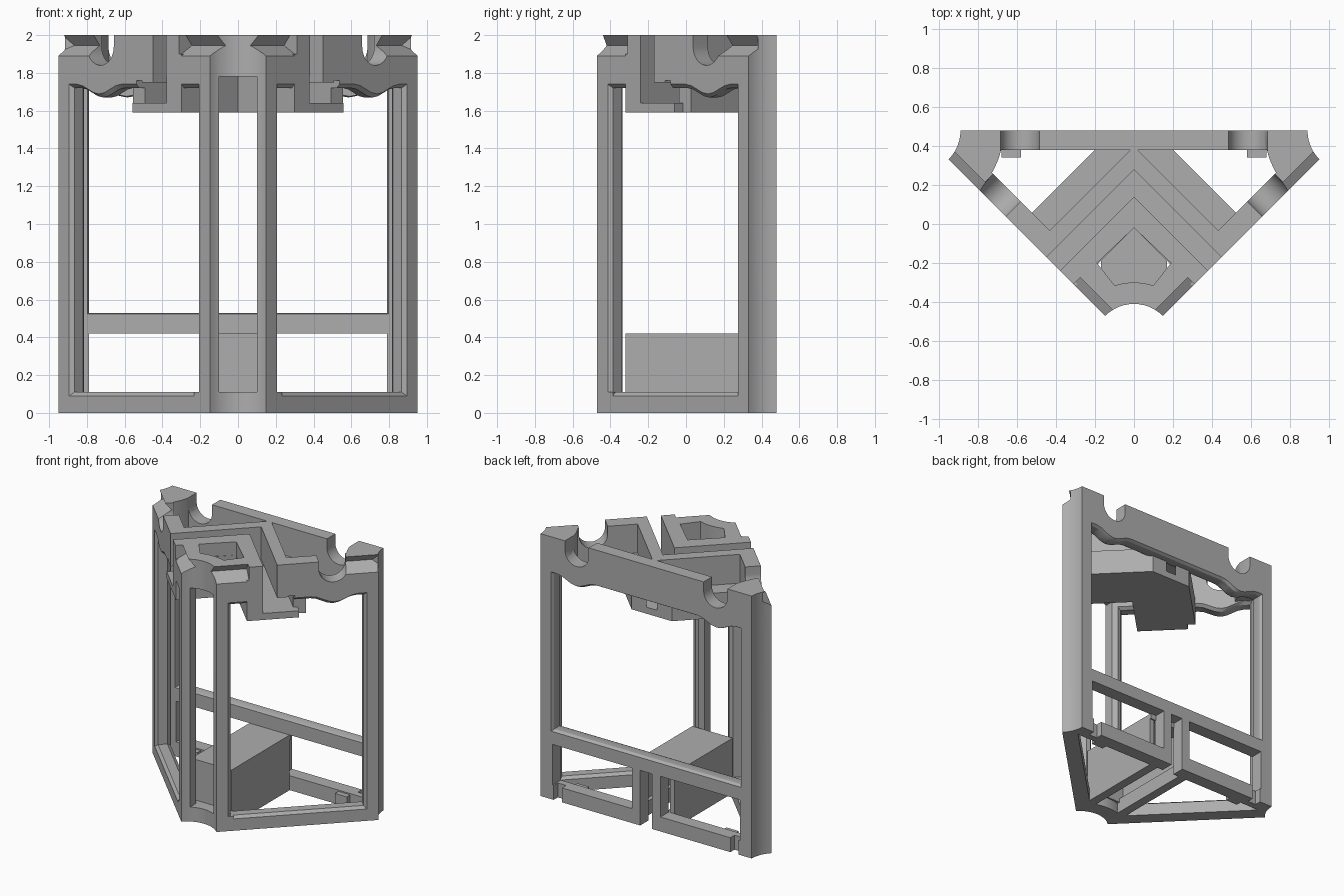
import bpy, bmesh, math

if "Cube" in bpy.data.objects:
    bpy.data.objects.remove(bpy.data.objects["Cube"])

C = math.sqrt(0.5)
APEX = -0.62            # y of the front tip of the triangular plan
grey = bpy.data.materials.new("mid_grey")
grey.diffuse_color = (0.42, 0.42, 0.42, 1)
grey.use_nodes = True
grey.node_tree.nodes["Principled BSDF"].inputs["Base Color"].default_value = grey.diffuse_color


def side(sx):
    """Frame of a diagonal wall: u along it, d inward."""
    return lambda u, d, z: (sx * (u - d) * C, APEX + (u + d) * C, z)


def back(u, d, z):
    return (u, 0.48 - d, z)


def plan(x, y, z):
    return (x, y, z)


def loft(name, rings, helper=False):
    """Closed solid through rings of 3D points."""
    bm = bmesh.new()
    vs = [[bm.verts.new(p) for p in r] for r in rings]
    n = len(rings[0])
    for a, b in zip(vs, vs[1:]):
        for i in range(n):
            bm.faces.new((a[i], a[(i + 1) % n], b[(i + 1) % n], b[i]))
    bm.faces.new(vs[0][::-1])
    bm.faces.new(vs[-1])
    bmesh.ops.recalc_face_normals(bm, faces=bm.faces)
    me = bpy.data.meshes.new(name)
    bm.to_mesh(me)
    bm.free()
    ob = bpy.data.objects.new(name, me)
    bpy.context.collection.objects.link(ob)
    me.materials.append(grey)
    ob.hide_render = helper
    ob.hide_viewport = False
    if helper:
        ob.display_type = 'WIRE'
    return ob


def prism(name, pts, z0, z1, f=plan, helper=False):
    return loft(name, [[f(a, b, z) for a, b in pts] for z in (z0, z1)], helper)


def box(name, u0, u1, d0, d1, z0, z1, f=plan, helper=False):
    return prism(name, [(u0, d0), (u1, d0), (u1, d1), (u0, d1)], z0, z1, f, helper)


def arc(cx, cy, r, a0, a1, n):
    return [(cx + r * math.cos(math.radians(a0 + (a1 - a0) * i / n)),
             cy + r * math.sin(math.radians(a0 + (a1 - a0) * i / n))) for i in range(n + 1)]


def through(name, f, pts, depths=(-0.02, 0.2), grow=None):
    """Cutter through a wall from a (u, z) outline, optionally flared."""
    us, zs = [p[0] for p in pts], [p[1] for p in pts]
    cu, cz = (min(us) + max(us)) / 2, (min(zs) + max(zs)) / 2
    hu, hz = max(us) - cu, max(zs) - cz
    rings = []
    for i, d in enumerate(depths):
        g = grow[i] if grow else 0
        rings.append([f(cu + (u - cu) * (1 + g / hu), d, cz + (z - cz) * (1 + g / hz)) for u, z in pts])
    return loft(name, rings, True)


def window(name, f, u0, u1, z0, z1, bulges=(), flare=0.02):
    """Opening with softened rims; its top edge dips below each cradle."""
    top = []
    for b in sorted(bulges, reverse=True):
        for i in range(9):
            t = 1 - i / 4
            top.append((b + 0.16 * t, z1 - 0.025 * (1 + math.cos(math.pi * t))))
    pts = [(u0, z0), (u1, z0), (u1, z1)] + top + [(u0, z1)]
    return through(name, f, pts, (-0.02, 0.02, 0.085, 0.14), (2 * flare, 0, 0, flare * 2))


def cut(ob, cutters):
    for c in cutters:
        m = ob.modifiers.new("cut", 'BOOLEAN')
        m.operation, m.solver, m.object = 'DIFFERENCE', 'EXACT', c
    bpy.context.view_layer.objects.active = ob
    for o in bpy.context.selected_objects:
        o.select_set(False)
    ob.select_set(True)
    for m in list(ob.modifiers):
        bpy.ops.object.modifier_apply(modifier=m.name)
    bpy.ops.object.shade_smooth_by_angle(angle=math.radians(25))


# Shared cutters: concave corner columns
corners = [prism("corner_cutter", arc(x, y, 0.21, 0, 352.5, 47), -0.1, 2.1, plan, True)
           for x, y in ((0, APEX), (1.1, 0.48), (-1.1, 0.48))]
# Round cradles in the back wall
back_notches = [through("back_cradle_cutter", back, arc(s * 0.585, 1.93, 0.1, 180, 360, 20)
                        + [(s * 0.585 + 0.1, 2.1), (s * 0.585 - 0.1, 2.1)], (-0.05, 0.14)) for s in (1, -1)]

grooves, side_notches = {}, {}
for s in (1, -1):
    f = side(s)
    # V grooves along the upper outer edge near both ends of each side wall
    prof = [(-0.05, 1.89), (0, 1.89), (0.095, 1.945), (0.05, 2.0), (0.05, 2.1), (-0.05, 2.1)]
    grooves[s] = [loft("groove_cutter", [[f(u, d, z) for d, z in prof] for u in r], True)
                  for r in ((-0.1, 0.44), (1.06, 1.7))]
    side_notches[s] = through("side_cradle_cutter", f, arc(1.03, 1.94, 0.1, 180, 360, 20)
                              + [(1.13, 2.1), (0.93, 2.1)], (-0.05, 0.2))

for s in (1, -1):
    f = side(s)
    # Side wall frame with window, cradle and channel slots
    wall = prism("side_wall", [(0.11, 0), (1.556, 0), (1.446, 0.11), (0.11, 0.11)], 0, 2, f)
    cut(wall, corners + grooves[s] + [
        side_notches[s],
        window("side_window_cutter", f, 0.311, 1.245, 0.11, 1.72, (1.03,)),
        box("slot_cutter", 0.537, 0.636, -0.1, 0.2, 1.64, 2.1, f, True),
        box("slot_cutter", 0.537, 0.76, -0.1, 0.2, 1.64, 1.76, f, True),
        box("front_opening_cutter", -0.1, 0.1, -0.7, -0.2, 0.11, 1.78, plan, True)])

    # Angled channel running from the side wall to the centre line
    far = lambda u: min(u, 1.46 - u)

    def leg(name, u0, u1, z0, z1, d0=0.0):
        mid = [(0.73, 0.73)] if u0 < 0.73 < u1 else []
        ob = prism(name, [(u0, d0), (u1, d0), (u1, far(u1))] + mid + [(u0, far(u0))], z0, z1, f)
        return ob

    leg("channel_floor", 0.424, 0.85, 1.59, 1.64, 0.065)
    leg("channel_floor_end", 0.424, 0.79, 1.59, 1.64)
    leg("channel_inner_wall", 0.424, 0.537, 1.59, 1.9)
    cut(leg("channel_outer_wall", 0.636, 0.72, 1.75, 2.0), [])
    leg("channel_foot", 0.76, 0.85, 1.6, 1.78, 0.065)
    leg("channel_foot_roof", 0.636, 0.85, 1.75, 1.78, 0.065)

    # Upper corner gusset with a rounded inner edge
    pts = arc(1.1, 0.48, 0.43, 180, 225, 14)
    gus = prism("corner_gusset", [(s * x, y) for x, y in [(1.1, 0.48)] + pts], 1.74, 2.0)
    cut(gus, corners + grooves[s] + [side_notches[s]] + back_notches)

    # Small locating tab on the bottom back rail
    box("locating_tab", s * 0.58, s * 0.68, 0.34, 0.39, 0, 0.1)
    # Lower rail from the front column to the back rail
    box("floor_rail", s * 0.1, s * 0.17, -0.42, 0.4, 0, 0.11)
    # Hollow central housing: flank
    box("housing_flank", s * 0.13, s * 0.17, -0.32, 0.38, 0.11, 0.42)

# Hollow central housing: roof and front
box("housing_roof", -0.17, 0.17, -0.32, 0.39, 0.38, 0.42)
box("housing_front", -0.14, 0.14, -0.32, -0.28, 0.08, 0.40)

# Back wall with main window, lower openings and centre gap
wall = prism("back_wall", [(-1.1, 0), (1.1, 0), (1.0, 0.1), (-1.0, 0.1)], 0, 2, back)
cutters = [window("back_window_cutter", back, -0.79, 0.79, 0.53, 1.72, (0.585, -0.585), 0.012),
           box("gap_cutter", -0.05, 0.05, 0.3, 0.6, -0.1, 0.42, plan, True)]
for s in (1, -1):
    a, b = sorted((s * 0.12, s * 0.79))
    cutters.append(box("lower_opening_cutter", a, b, 0.3, 0.6, 0.11, 0.42, plan, True))
    a, b = sorted((s * 0.71, s * 0.78))
    cutters.append(box("rail_step_cutter", a, b, 0.43, 0.6, -0.1, 0.2, plan, True))
cut(wall, corners + back_notches + cutters)

# Front head block with a five-sided pocket
head = prism("front_head", [(0, APEX), (0.38, -0.24), (0, 0.14), (-0.38, -0.24)], 1.78, 2.0)
pocket = prism("pocket_cutter", [(0, -0.02), (0.19, -0.2)] + arc(0, APEX, 0.32, 72, 108, 8)
               + [(-0.19, -0.2)], 1.5, 2.1, plan, True)
cut(head, corners + grooves[1] + grooves[-1] + [pocket])

# Curved sill under the front opening
sill = prism("front_sill", [(0, APEX)] + arc(0, APEX, 0.33, 45, 135, 16), 0, 0.11)
cut(sill, corners)
